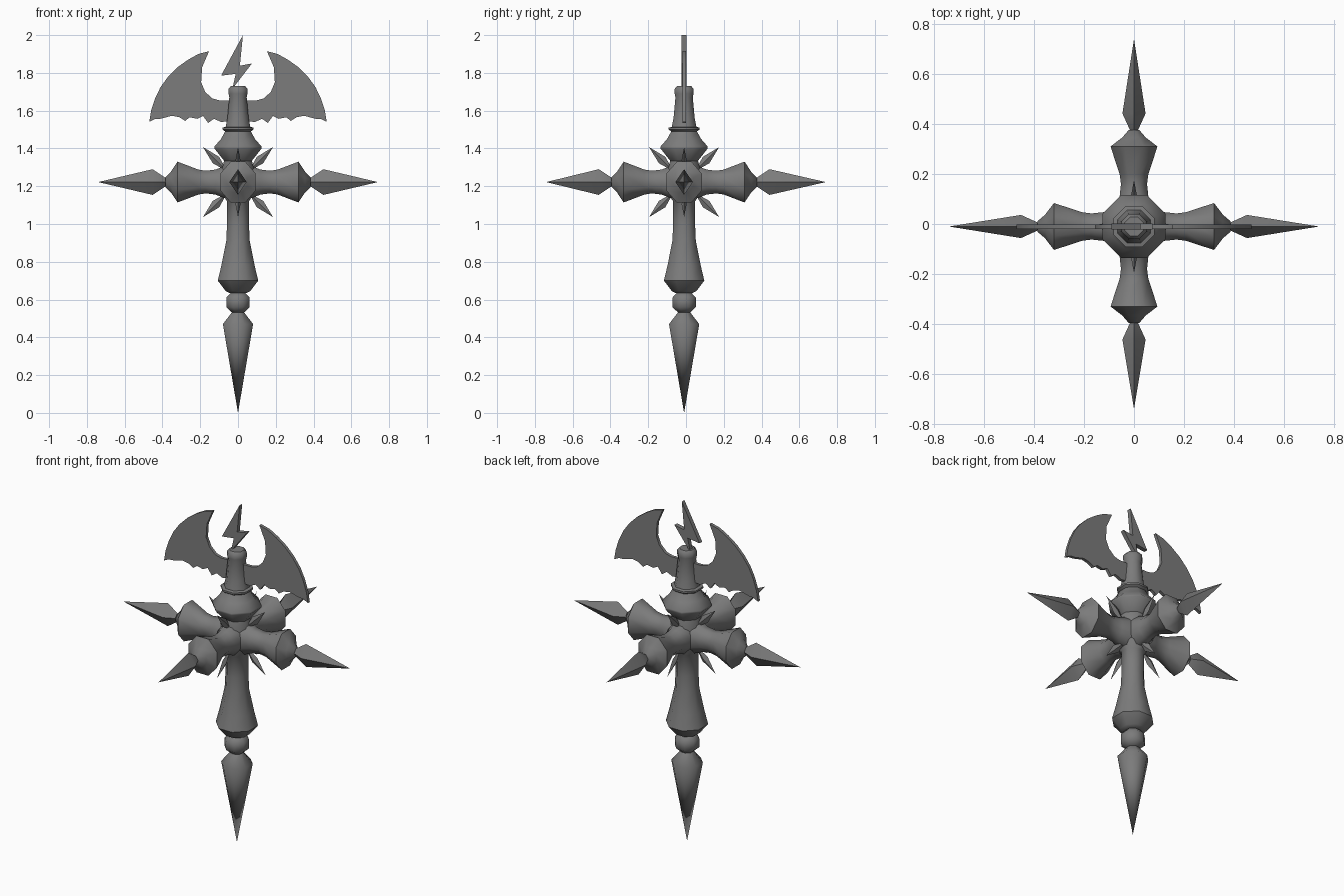
import bpy, bmesh, math
from mathutils import Matrix, Vector

if "Cube" in bpy.data.objects:
    bpy.data.objects.remove(bpy.data.objects["Cube"])

AXIS_Y = -0.01           # line of the shaft
HUB = Vector((0, AXIS_Y, 1.222))

metal = bpy.data.materials.new("dark grey metal")
metal.use_nodes = True
GREY = (0.2, 0.2, 0.2, 1)
metal.diffuse_color = GREY
metal.node_tree.nodes["Principled BSDF"].inputs["Base Color"].default_value = GREY


def finish(bm, name, matrix=Matrix(), angle=50):
    bmesh.ops.recalc_face_normals(bm, faces=bm.faces)
    mesh = bpy.data.meshes.new(name)
    bm.to_mesh(mesh)
    bm.free()
    mesh.transform(matrix)
    mesh.materials.append(metal)
    obj = bpy.data.objects.new(name, mesh)
    bpy.context.collection.objects.link(obj)
    bpy.ops.object.select_all(action='DESELECT')
    obj.select_set(True)
    bpy.context.view_layer.objects.active = obj
    bpy.ops.object.shade_smooth_by_angle(angle=math.radians(angle))
    return obj


def turned(name, profile, sides=8, matrix=Matrix(), sx=1, sy=1, angle=50):
    """Turn (half width, height) points around local z; zero width is a point."""
    bm = bmesh.new()
    turn, grow = (0.5, 1 / math.cos(math.pi / sides)) if sides == 8 else (0, 1)
    rings = []
    for r, h in profile:
        if r == 0:
            rings.append([bm.verts.new((0, 0, h))] * sides)
        else:
            angles = [2 * math.pi * (i + turn) / sides for i in range(sides)]
            rings.append([bm.verts.new((r * grow * sx * math.cos(a),
                                        r * grow * sy * math.sin(a), h)) for a in angles])
    for low, high in zip(rings, rings[1:]):
        for i in range(sides):
            j = (i + 1) % sides
            bm.faces.new(list(dict.fromkeys((low[i], low[j], high[j], high[i]))))
    for ring in (rings[0], rings[-1]):
        if len(set(ring)) > 2:
            bm.faces.new(ring)
    return finish(bm, name, matrix, angle)


def plate(name, outline, thickness):
    """Upright flat plate cut from an (x, z) outline."""
    bm = bmesh.new()
    face = bm.faces.new([bm.verts.new((x, AXIS_Y - thickness / 2, z)) for x, z in outline])
    out = bmesh.ops.extrude_face_region(bm, geom=[face])
    moved = [v for v in out["geom"] if isinstance(v, bmesh.types.BMVert)]
    bmesh.ops.translate(bm, vec=(0, thickness, 0), verts=moved)
    return finish(bm, name, angle=30)


# Upright shaft, from the lower point to the finial
stand = Matrix.Translation((0, AXIS_Y, 0))
turned("lower_spike", [(0, 0), (0.08, 0.47), (0.03, 0.535)], matrix=stand)
turned("bead", [(0.03, 0.53), (0.062, 0.56), (0.062, 0.61), (0.035, 0.64)], matrix=stand)
turned("grip", [(0.045, 0.635), (0.065, 0.645), (0.107, 0.70), (0.088, 0.78), (0.062, 0.91),
                (0.058, 1.0), (0.058, 1.12), (0.085, 1.16), (0.085, 1.29),
                (0.07, 1.35)], matrix=stand)
turned("collar", [(0.07, 1.33), (0.125, 1.40), (0.125, 1.41), (0.09, 1.45),
                  (0.068, 1.49), (0.082, 1.50), (0.082, 1.51), (0.062, 1.515)], matrix=stand)
turned("finial", [(0.066, 1.51), (0.056, 1.56), (0.046, 1.67), (0.05, 1.69),
                  (0.05, 1.715), (0.038, 1.73)], matrix=stand)

# Four cross arms, each with a flared end and a diamond blade
arms = [("left", 1, 0, 0.74), ("right", -1, 0, 0.74), ("front", 0, -1, 0.73), ("back", 0, 1, 0.75)]
for side, dx, dy, reach in arms:
    out = Vector((dx, dy, 0))
    across = Vector((-dy, dx, 0))
    frame = Matrix((across, Vector((0, 0, 1)), out)).transposed().to_4x4()
    frame = Matrix.Translation(HUB) @ frame
    turned(side + "_arm", [(0.085, 0), (0.085, 0.07), (0.066, 0.12), (0.06, 0.17), (0.066, 0.21),
                           (0.108, 0.32), (0.055, 0.355), (0.025, 0.385)],
           matrix=frame, sx=0.87)
    turned(side + "_blade", [(0.03, 0.36), (0.02, 0.38), (0.068, 0.452), (0, reach)],
           sides=4, matrix=frame, sx=0.68, angle=30)
    # Thorns above and below each arm
    for tag, up in (("upper", 1), ("lower", -1)):
        thorn_dir = (out + Vector((0, 0, up))).normalized()
        normal = across.cross(thorn_dir)
        tilt = Matrix((across, normal, thorn_dir)).transposed().to_4x4()
        turned(f"{side}_{tag}_thorn", [(0, 0.08), (0.024, 0.165), (0, 0.262)], sides=4,
               matrix=Matrix.Translation(HUB) @ tilt, sx=0.55, angle=30)

# Scalloped wings, mirrored
wing = [(0, 1.66), (0.05, 1.655), (0.10, 1.655), (0.137, 1.665), (0.174, 1.70), (0.195, 1.75),
        (0.19, 1.83), (0.153, 1.915), (0.21, 1.90), (0.264, 1.87), (0.32, 1.83), (0.37, 1.78),
        (0.41, 1.725), (0.438, 1.667), (0.46, 1.60), (0.47, 1.54), (0.44, 1.555), (0.41, 1.557),
        (0.35, 1.573), (0.31, 1.565), (0.28, 1.546), (0.255, 1.565), (0.216, 1.557),
        (0.185, 1.572), (0.158, 1.535), (0.127, 1.557), (0.09, 1.54), (0, 1.55)]
for side, s in (("left", 1), ("right", -1)):
    plate(side + "_wing", [(s * x, z) for x, z in wing], 0.018)

# Lightning bolt on top
plate("bolt", [(0.026, 2.0), (-0.09, 1.785), (-0.012, 1.795), (-0.03, 1.715),
               (0.074, 1.85), (0.01, 1.838)], 0.025)
